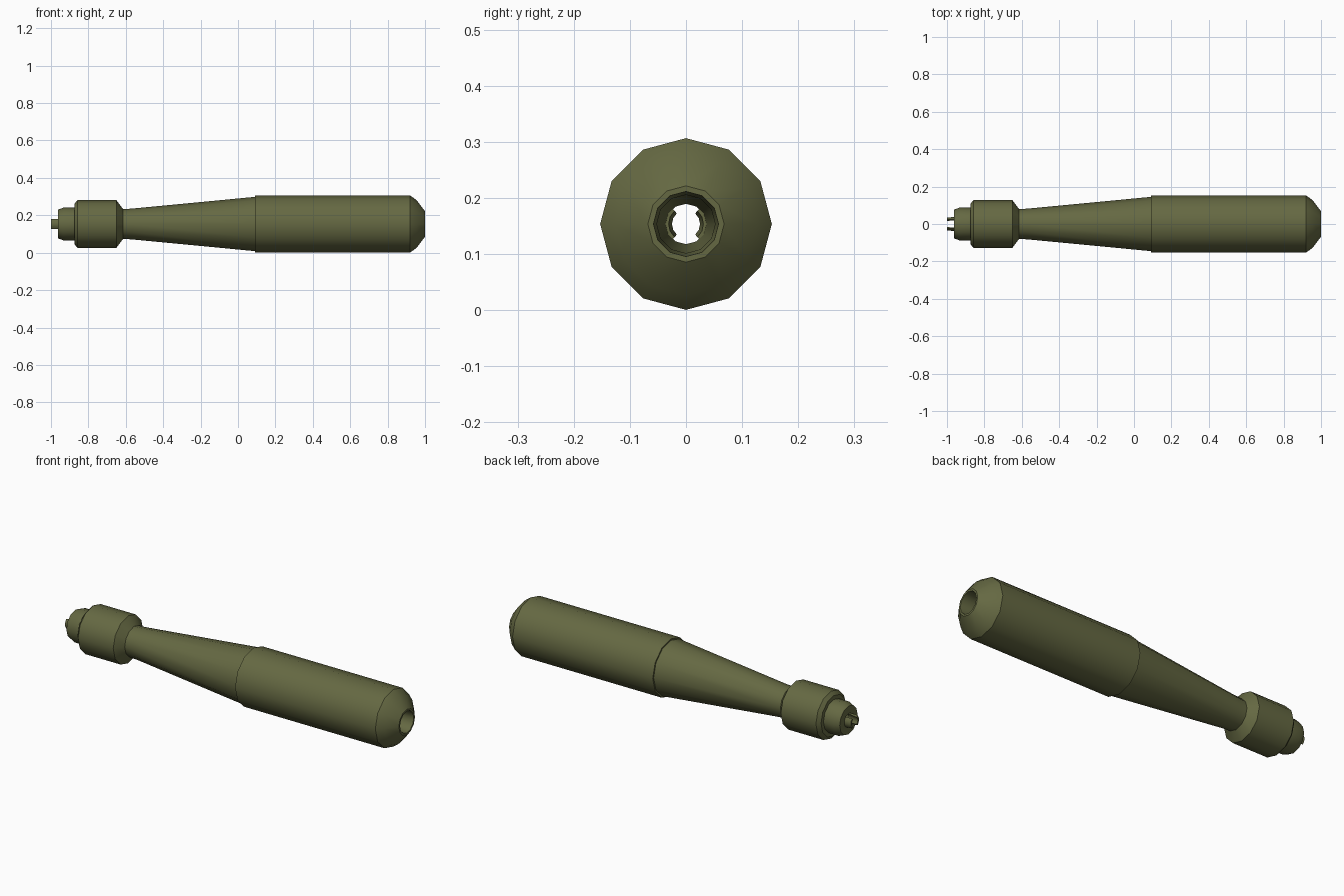
import bpy, bmesh, math

if "Cube" in bpy.data.objects:
    bpy.data.objects.remove(bpy.data.objects["Cube"])

CZ = 0.1535      # height of the centre axis
SIDES = 12

mat = bpy.data.materials.new("olive")
mat.diffuse_color = (0.13, 0.14, 0.055, 1)
mat.use_nodes = True
mat.node_tree.nodes["Principled BSDF"].inputs["Base Color"].default_value = mat.diffuse_color


def lathe(name, profile, start=0.0, sweep=360.0, steps=SIDES, loop=False, sharp=35):
    """Spin an (x, radius) profile around the x axis; 0 degrees points to +y."""
    full = sweep >= 360
    bm = bmesh.new()
    rings = []
    for i in range(steps if full else steps + 1):
        a = math.radians(start + sweep * i / steps)
        rings.append([bm.verts.new((x, r * math.cos(a), CZ + r * math.sin(a)))
                      for x, r in profile])
    n = len(profile)
    for i in range(steps):
        a, b = rings[i], rings[(i + 1) % len(rings)]
        for j in range(n if loop else n - 1):
            k = (j + 1) % n
            bm.faces.new((a[j], a[k], b[k], b[j]))
    if not full:
        bm.faces.new(rings[0])
        bm.faces.new(rings[-1])
    bmesh.ops.recalc_face_normals(bm, faces=bm.faces)
    me = bpy.data.meshes.new(name)
    bm.to_mesh(me)
    bm.free()
    ob = bpy.data.objects.new(name, me)
    bpy.context.collection.objects.link(ob)
    me.materials.append(mat)
    bpy.ops.object.select_all(action='DESELECT')
    ob.select_set(True)
    bpy.context.view_layer.objects.active = ob
    bpy.ops.object.shade_smooth_by_angle(angle=math.radians(sharp))
    return ob


# Hollow body: outer silhouette from the left end to the right, then back along the bore
lathe("handle_body", [
    (-0.963, 0.036), (-0.963, 0.076), (-0.935, 0.087), (-0.875, 0.087),  # end cap
    (-0.875, 0.108), (-0.858, 0.127), (-0.65, 0.127), (-0.615, 0.080),   # collar
    (-0.57, 0.082), (0.09, 0.145),                                       # tapered neck
    (0.09, 0.153), (0.92, 0.153), (0.955, 0.127), (1.0, 0.068),          # grip
    (1.0, 0.058), (0.90, 0.052), (-0.93, 0.037),                         # bore
], loop=True)

# Two curved prongs at the left tip, leaning inward
for side, ang in (("back", 0), ("front", 180)):
    lathe(side + "_prong", [(-0.94, 0.038), (-1.0, 0.035), (-1.0, 0.025), (-0.94, 0.031)],
          start=ang - 49, sweep=98, steps=4, loop=True)
